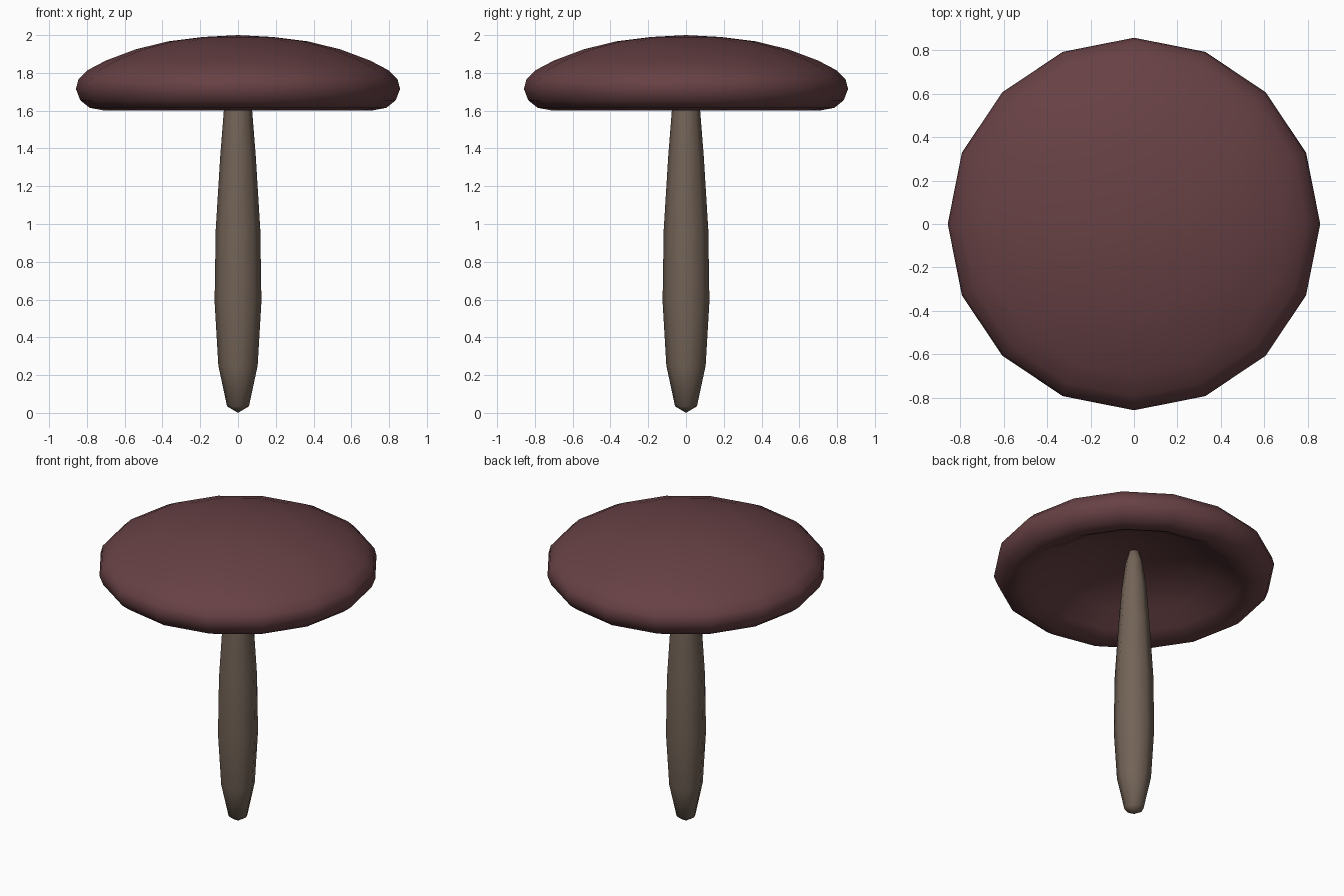
import bpy, bmesh
from math import cos, sin, tau

if "Cube" in bpy.data.objects:
    bpy.data.objects.remove(bpy.data.objects["Cube"])


def lathe(name, profile, sides, color):
    """Revolve (radius, z) points around z; zero radius makes a pole."""
    bm = bmesh.new()
    rings = []
    for r, z in profile:
        n = sides if r > 0 else 1
        rings.append([bm.verts.new((r * cos(tau * i / sides), r * sin(tau * i / sides), z))
                      for i in range(n)])
    for a, b in zip(rings, rings[1:]):
        for i in range(sides):
            j = (i + 1) % sides
            if len(a) == 1:
                bm.faces.new((a[0], b[i], b[j]))
            elif len(b) == 1:
                bm.faces.new((a[i], b[0], a[j]))
            else:
                bm.faces.new((a[i], b[i], b[j], a[j]))
    bmesh.ops.recalc_face_normals(bm, faces=bm.faces[:])
    for f in bm.faces:
        f.smooth = True
    mesh = bpy.data.meshes.new(name)
    bm.to_mesh(mesh)
    bm.free()
    mat = bpy.data.materials.new(name + "_color")
    mat.diffuse_color = (*color, 1)
    mat.use_nodes = True
    mat.node_tree.nodes["Principled BSDF"].inputs["Base Color"].default_value = mat.diffuse_color
    mesh.materials.append(mat)
    obj = bpy.data.objects.new(name, mesh)
    bpy.context.collection.objects.link(obj)
    return obj


# Domed cap with a rolled rim and hollow underside
lathe("mushroom_cap", [
    (0, 2.0), (0.185, 1.99), (0.37, 1.967), (0.54, 1.925), (0.70, 1.865),
    (0.795, 1.815), (0.845, 1.765), (0.858, 1.715), (0.835, 1.655),
    (0.785, 1.615), (0.705, 1.60), (0.62, 1.645), (0.50, 1.725),
    (0.36, 1.79), (0.18, 1.83), (0, 1.845)], 16, (0.135, 0.052, 0.058))

# Spindle-shaped stem reaching into the cap
lathe("mushroom_stem", [
    (0, 0.0), (0.058, 0.035), (0.104, 0.25), (0.124, 0.59), (0.118, 0.97),
    (0.094, 1.36), (0.075, 1.60), (0.052, 1.77), (0.03, 1.85), (0, 1.87)],
    8, (0.17, 0.125, 0.095))
